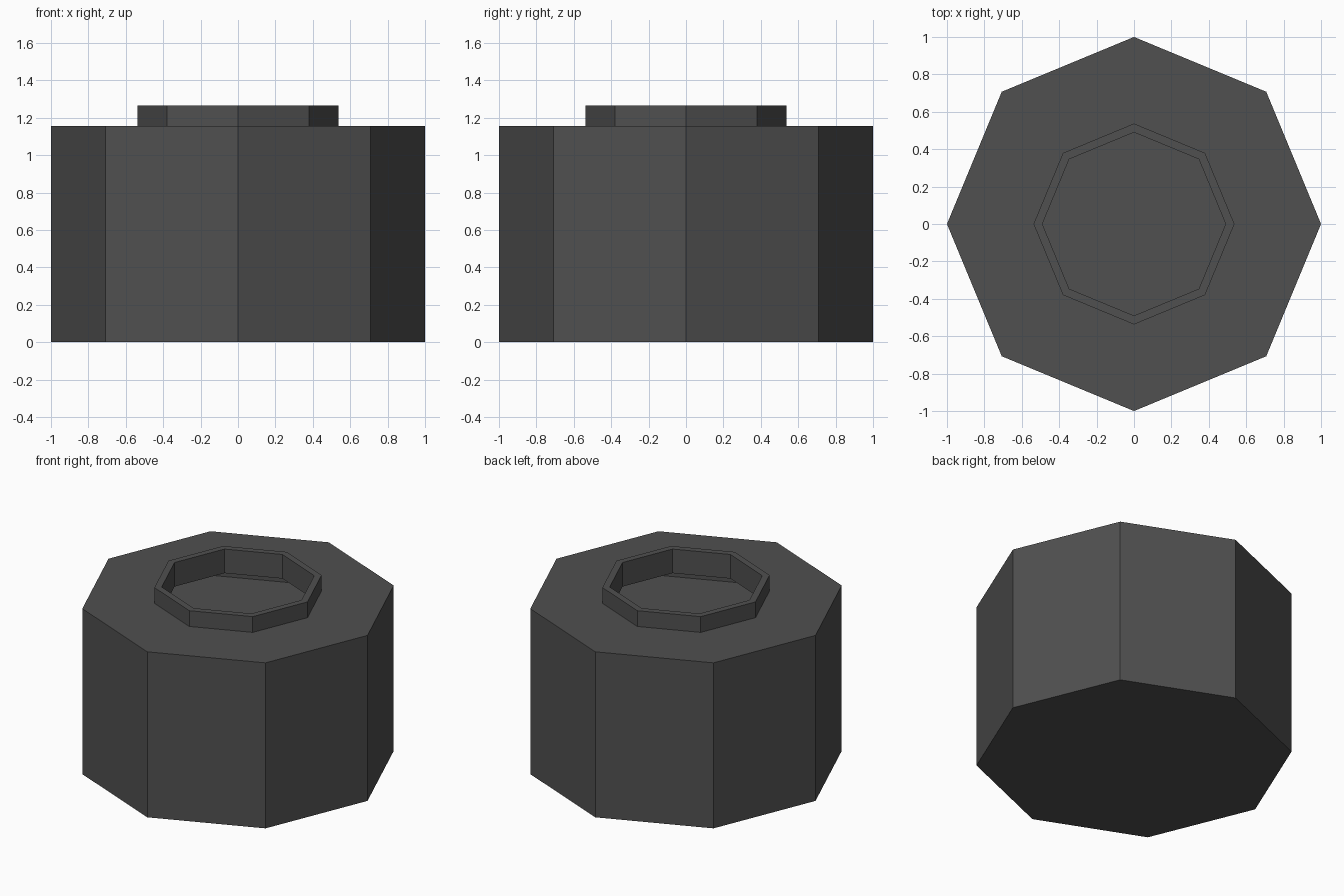
import bpy
import math

SIDES = 8

cube = bpy.data.objects.get("Cube")
if cube:
    bpy.data.objects.remove(cube, do_unlink=True)

# One dark grey for everything
grey = bpy.data.materials.new("dark_grey")
grey.use_nodes = True
colour = (0.08, 0.08, 0.08, 1)
grey.diffuse_color = colour
grey.node_tree.nodes["Principled BSDF"].inputs["Base Color"].default_value = colour


def lathe(name, profile):
    """Turn (radius, height) points into a flat-sided solid; caps close both ends."""
    verts = [(r * math.cos(2 * math.pi * i / SIDES), r * math.sin(2 * math.pi * i / SIDES), z)
             for r, z in profile for i in range(SIDES)]
    faces = []
    for k in range(len(profile) - 1):
        a, b = k * SIDES, (k + 1) * SIDES
        for i in range(SIDES):
            j = (i + 1) % SIDES
            faces.append((a + i, a + j, b + j, b + i))
    faces.append(tuple(reversed(range(SIDES))))
    last = (len(profile) - 1) * SIDES
    faces.append(tuple(range(last, last + SIDES)))
    mesh = bpy.data.meshes.new(name)
    mesh.from_pydata(verts, [], faces)
    mesh.materials.append(grey)
    obj = bpy.data.objects.new(name, mesh)
    bpy.context.collection.objects.link(obj)
    return obj


# Pot: outer wall, shoulder, raised neck, then the undercut hollow and its floor
lathe("pot", [
    (1, 0), (1, 1.155),
    (0.537, 1.155), (0.537, 1.265),
    (0.49, 1.265), (0.49, 1.097),
    (0.95, 1.097), (0.95, 0.87),
])
